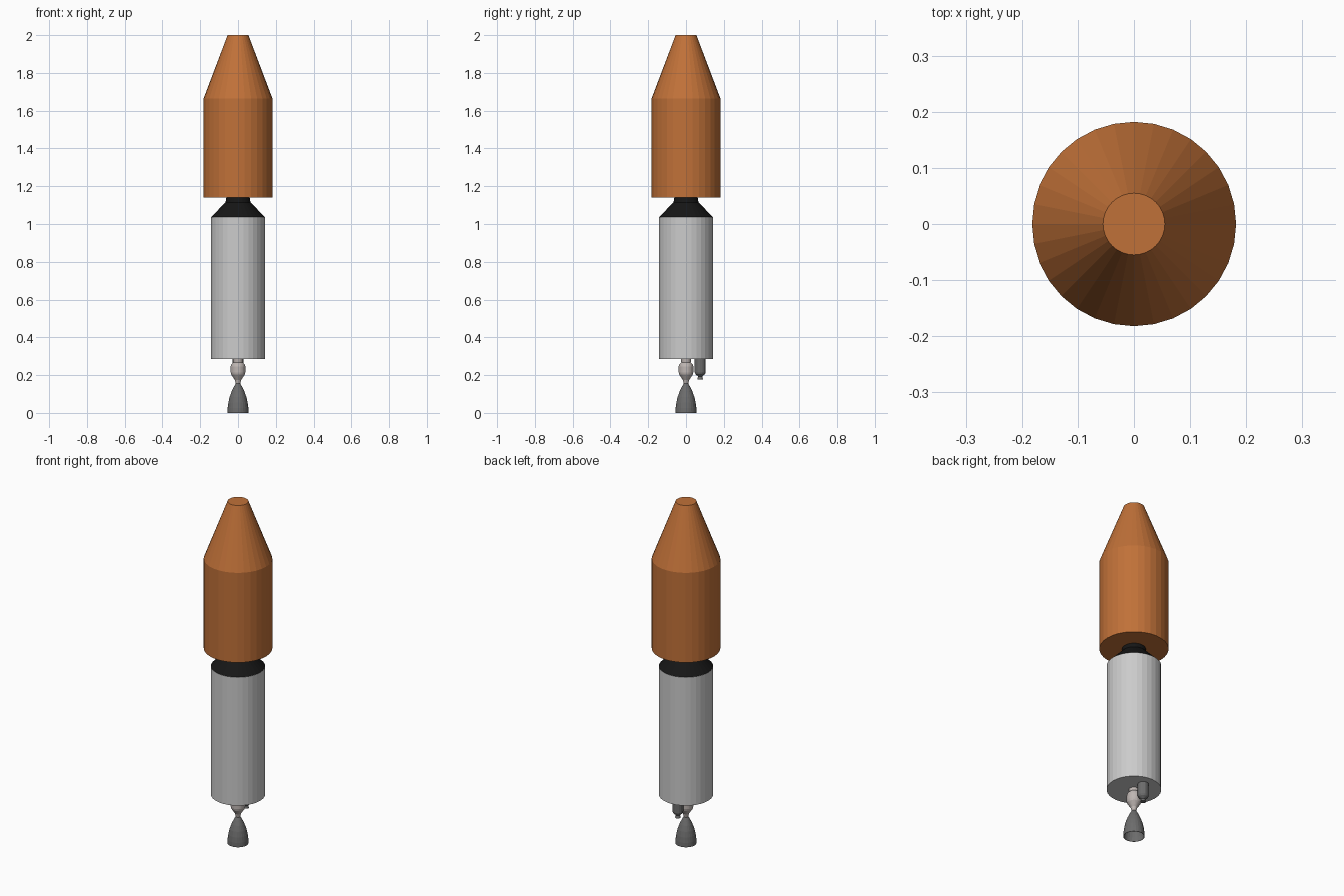
import bpy
import bmesh
from math import sin, cos, tau

if "Cube" in bpy.data.objects:
    bpy.data.objects.remove(bpy.data.objects["Cube"])


def material(name, rgb):
    m = bpy.data.materials.new(name)
    m.diffuse_color = (*rgb, 1)
    m.use_nodes = True
    m.node_tree.nodes["Principled BSDF"].inputs["Base Color"].default_value = m.diffuse_color
    return m


def lathe(name, profile, sides=32, mat=None, centre=(0, 0), cap_bottom=True, cap_top=True):
    """Revolve a bottom-to-top list of (radius, z) around a vertical axis."""
    bm = bmesh.new()
    rings = [[bm.verts.new((r * cos(tau * i / sides), r * sin(tau * i / sides), z))
              for i in range(sides)] for r, z in profile]
    for lo, hi in zip(rings, rings[1:]):
        for i in range(sides):
            j = (i + 1) % sides
            bm.faces.new((lo[i], lo[j], hi[j], hi[i]))
    if cap_bottom:
        bm.faces.new(rings[0][::-1])
    if cap_top:
        bm.faces.new(rings[-1])
    mesh = bpy.data.meshes.new(name)
    bm.to_mesh(mesh)
    bm.free()
    obj = bpy.data.objects.new(name, mesh)
    obj.location = (*centre, 0)
    bpy.context.collection.objects.link(obj)
    if mat:
        mesh.materials.append(mat)
    return obj


orange = material("orange", (0.53, 0.165, 0.04))
black = material("black", (0.008, 0.008, 0.008))
metal = material("chamber_metal", (0.52, 0.47, 0.45))
dark = material("dark_metal", (0.15, 0.15, 0.15))

# Payload fairing: cylinder with a truncated nose
lathe("fairing", [(0.182, 1.14), (0.182, 1.665), (0.055, 2.0)], mat=orange)

# Black adapter between the stage and the fairing
lathe("adapter", [(0.143, 1.036), (0.066, 1.115), (0.062, 1.14)], mat=black)

# Main tank
lathe("tank", [(0.144, 0.285), (0.144, 1.036)])

# Engine chamber, from the throat up to the mount
lathe("engine_chamber", [(0.012, 0.155), (0.017, 0.175), (0.036, 0.203), (0.039, 0.215),
                         (0.039, 0.245), (0.035, 0.258), (0.025, 0.268), (0.027, 0.285)],
      sides=24, mat=metal, cap_bottom=False)

# Hollow engine bell
bell = lathe("engine_bell", [(0.056, 0.0), (0.055, 0.025), (0.051, 0.055), (0.044, 0.085),
                             (0.033, 0.115), (0.021, 0.14), (0.012, 0.155)],
             sides=24, mat=dark, cap_bottom=False, cap_top=False)
wall = bell.modifiers.new("wall", "SOLIDIFY")
wall.thickness = 0.002

# Turbine exhaust beside the engine, with a small flared outlet
lathe("turbine_exhaust", [(0.015, 0.178), (0.011, 0.193), (0.025, 0.205), (0.029, 0.215),
                          (0.029, 0.285)],
      sides=16, mat=dark, centre=(0, 0.075))
